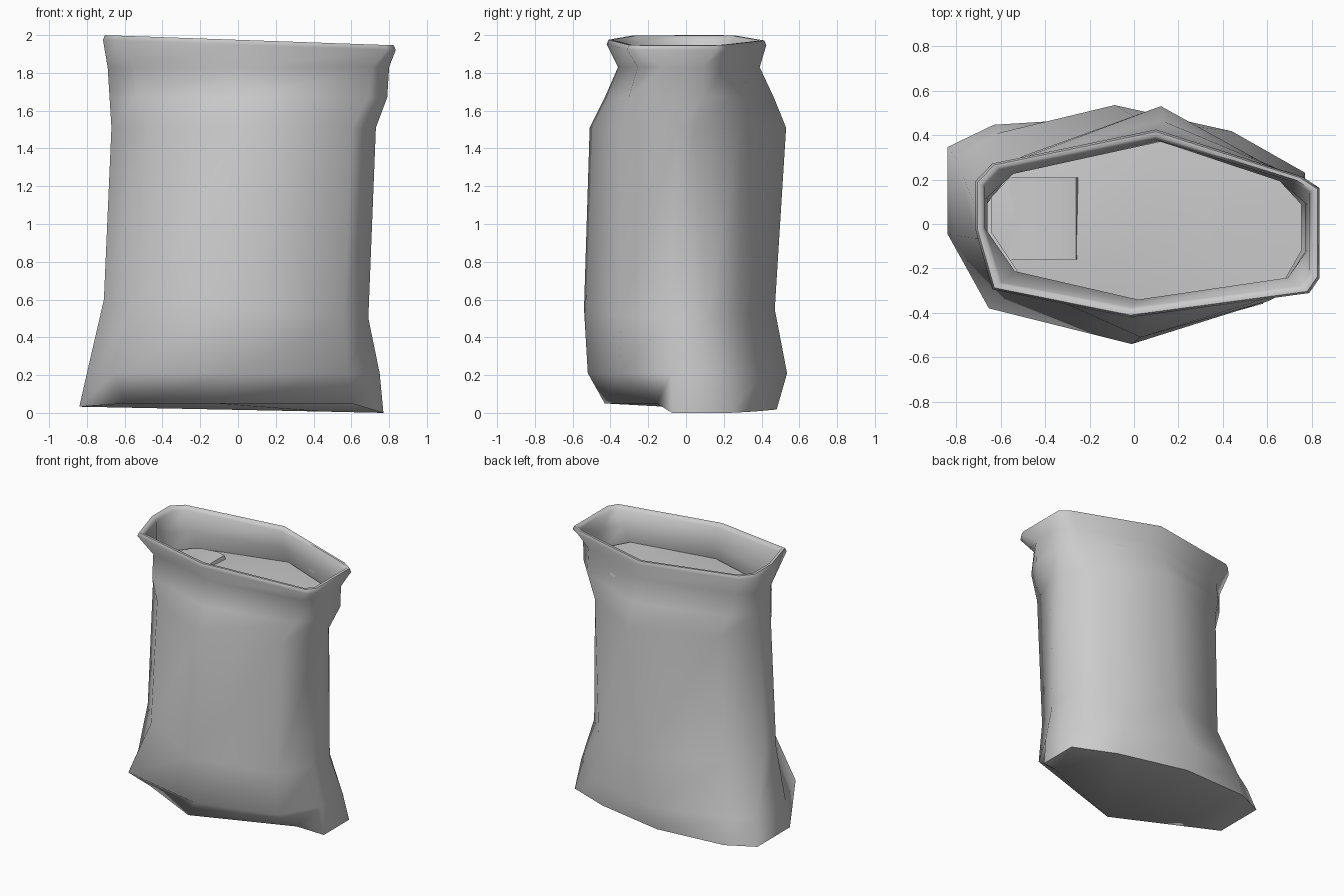
import bpy
import bmesh
import math
from mathutils import Vector

cube = bpy.data.objects.get("Cube")
if cube:
    bpy.data.objects.remove(cube, do_unlink=True)

grey = bpy.data.materials.new("plain grey")
grey.use_nodes = True
colour = (0.6, 0.6, 0.6, 1)
grey.diffuse_color = colour
grey.node_tree.nodes["Principled BSDF"].inputs["Base Color"].default_value = colour

# Unit outlines at five levels, counter-clockwise from the -x end
FOOT = [(-1, -.1), (-.7, -.45), (-.1, -1), (.79, -.36), (1, -.17),
        (1, .48), (.6, .75), (-.07, 1), (-.74, .93), (-1, .72)]
BULGE = [(-1, -.1), (-.81, -.73), (.03, -1), (.78, -.69), (1, -.15),
         (1, .34), (.6, .78), (-.08, 1), (-.77, .76), (-1, .55)]
WAIST = [(-1, -.12), (-.73, -.55), (0, -1), (.82, -.63), (1, -.15),
         (1, .24), (.77, .62), (.05, 1), (-.75, .6), (-1, .15)]
CHEST = [(-1, -.12), (-.73, -.55), (0, -1), (.82, -.68), (1, -.1),
         (1, .08), (.76, .54), (.13, 1), (-.75, .58), (-1, .15)]
MOUTH = [(-1, -.05), (-.9, -.7), (-.1, -1), (.94, -.74), (1, -.58),
         (1, .38), (.9, .5), (.05, 1), (-.9, .64), (-1, .45)]


def mix(a, b, t):
    return [Vector(p).lerp(Vector(q), t) for p, q in zip(a, b)]


def ring(plan, z, x0, x1, y0, y1, tilt=0.0, inset=0.0):
    """One cross-section: a unit outline fitted to the given extents."""
    points = []
    for u, v in plan:
        x = (x0 + x1) / 2 + u * ((x1 - x0) / 2 - inset)
        y = v * ((y1 if v > 0 else -y0) - inset)
        points.append(Vector((x, y, z + tilt * x)))
    return points


def finish(name, bm, angle):
    bmesh.ops.recalc_face_normals(bm, faces=bm.faces)
    mesh = bpy.data.meshes.new(name)
    bm.to_mesh(mesh)
    bm.free()
    mesh.materials.append(grey)
    obj = bpy.data.objects.new(name, mesh)
    bpy.context.collection.objects.link(obj)
    bpy.ops.object.select_all(action='DESELECT')
    obj.select_set(True)
    bpy.context.view_layer.objects.active = obj
    bpy.ops.object.shade_smooth_by_angle(angle=math.radians(angle))


# Sack: outer wall from foot to mouth, over the lip and down inside
foot = ring(FOOT, .016, -.84, .77, -.43, .48, -.02)
for i in (1, 2, 3):
    foot[i].z = .05
foot[4].z = foot[5].z = 0
neck = (mix(CHEST, MOUTH, .5), 1.83, -.69, .80, -.36, .39)
shoulder = (mix(CHEST, MOUTH, .42), 1.67, -.68, .79, -.43, .465)
lip = (-.715, .835, -.42, .425, -.035)
rings = [
    foot,
    ring(BULGE, .21, -.80, .75, -.52, .535),
    ring(WAIST, .55, -.71, .69, -.54, .47, -.07),
    ring(CHEST, 1.51, -.67, .73, -.51, .53),
    ring(*shoulder),
    ring(*neck),
    ring(MOUTH, 1.95, *lip),
    ring(MOUTH, 1.975, *lip, inset=.01),
    ring(MOUTH, 1.975, *lip, inset=.03),
    ring(MOUTH, 1.95, *lip, inset=.045),
    ring(*neck, inset=.02),
    ring(*shoulder, inset=.02),
]
bm = bmesh.new()
loops = [[bm.verts.new(p) for p in r] for r in rings]
for low, high in zip(loops, loops[1:]):
    for i in range(len(low)):
        j = (i + 1) % len(low)
        bm.faces.new((low[i], low[j], high[j], high[i]))
base = bm.faces.new(loops[0])
bmesh.ops.triangulate(bm, faces=[base])
finish("sack", bm, 62)

# Contents: a slightly domed, uneven surface below the mouth
bm = bmesh.new()
edge = [bm.verts.new(p) for p in ring(shoulder[0], 1.7, *shoulder[2:], inset=.036)]
mid = []
for v in edge:
    bump = .02 + .012 * math.sin(v.co.x * 7 + v.co.y * 5)
    mid.append(bm.verts.new((v.co.x * .5, v.co.y * .5, v.co.z + bump)))
for i in range(len(edge)):
    j = (i + 1) % len(edge)
    bm.faces.new((edge[i], edge[j], mid[j], mid[i]))
bmesh.ops.triangulate(bm, faces=[bm.faces.new(mid)])
finish("contents", bm, 60)

# Folded flap resting on the contents at the -x end
bm = bmesh.new()
profile = [(-.56, 1.705), (-.45, 1.735), (-.32, 1.745), (-.26, 1.735), (-.25, 1.7)]
sides = [[bm.verts.new((x, y, z)) for x, z in profile] for y in (-.16, .21)]
for i in range(len(profile) - 1):
    bm.faces.new((sides[0][i], sides[0][i + 1], sides[1][i + 1], sides[1][i]))
for side in sides:
    bm.faces.new(side)
finish("inner_flap", bm, 50)
